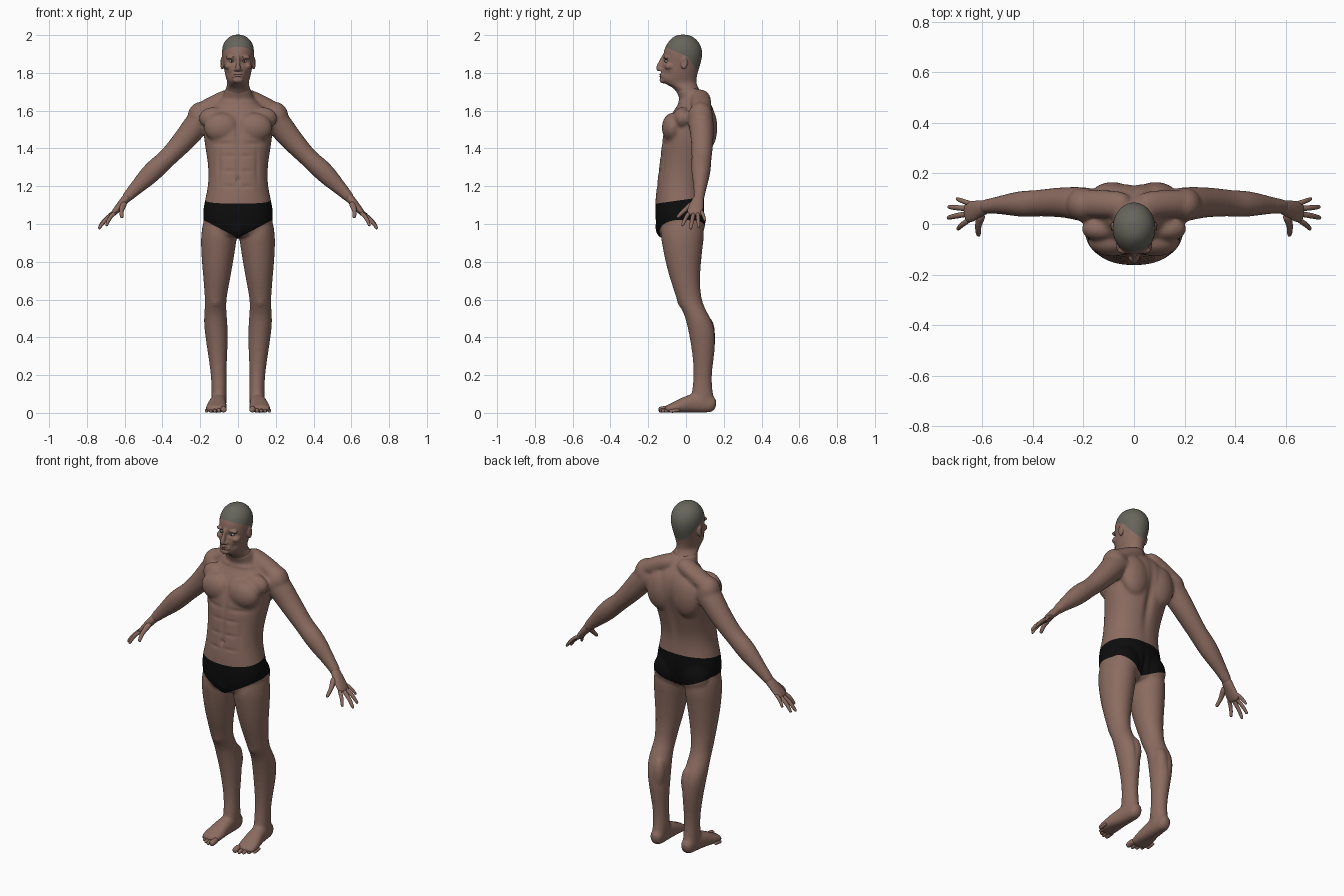
import bpy, bmesh, math
from mathutils import Vector, Matrix


def mat(name, r, g, b):
    m = bpy.data.materials.new(name)
    m.diffuse_color = (r, g, b, 1)
    return m


SKIN = mat("skin", .26, .149, .118)
SCALP = mat("cropped_hair", .135, .13, .105)
BLACK = mat("black_cloth", .004, .004, .004)
BROW = mat("brow_brown", .08, .05, .04)
EYE = mat("eye_white", .32, .30, .28)
IRIS = mat("iris_dark", .02, .015, .012)
LIP = mat("lip", .21, .105, .088)
BOTH = (1, -1)
Z = Vector((0, 0, 1))


def tube(bm, rows, ref=(0, 1, 0), axis=None, n=20, p=2.0, sides=(1,)):
    """Loft of superellipse rings; each row is x, y, z, radius across, radius along ref."""
    ref = Vector(ref)
    for s in sides:
        rings = []
        for i, (x, y, z, ru, rv) in enumerate(rows):
            a, b = rows[max(i - 1, 0)], rows[min(i + 1, len(rows) - 1)]
            t = axis or (Vector(b[:3]) - Vector(a[:3])).normalized()
            u = ref.cross(t).normalized()
            v = t.cross(u)
            ring = []
            for k in range(n):
                c, d = math.cos(math.tau * k / n), math.sin(math.tau * k / n)
                c = math.copysign(abs(c) ** (2 / p), c)
                d = math.copysign(abs(d) ** (2 / p), d)
                q = Vector((x, y, z)) + u * c * ru + v * d * rv
                ring.append(bm.verts.new((q.x * s, q.y, q.z)))
            rings.append(ring)
        for r, q in zip(rings, rings[1:]):
            for k in range(n):
                bm.faces.new((r[k], r[k - 1], q[k - 1], q[k]))
        bm.faces.new(rings[0])
        bm.faces.new(rings[-1])


def stack(bm, rows, **kw):
    """Horizontal rings from z, x0, x1, y0, y1 extents."""
    tube(bm, [((a + b) / 2, (c + d) / 2, z, (b - a) / 2, (d - c) / 2)
              for z, a, b, c, d in rows], axis=Z, **kw)


def ball(bm, loc, size, sides=BOTH):
    for s in sides:
        m = Matrix.Translation((loc[0] * s, loc[1], loc[2])) @ Matrix.Diagonal((*size, 1))
        bmesh.ops.create_uvsphere(bm, u_segments=16, v_segments=10, radius=1, matrix=m)


def finish(name, bm, mats, sub=2, voxel=0, smooth=4, bumps=(), cuts=(), rule=None):
    """Bake modifiers, sculpt with soft bumps, cut colour borders, paint by rule."""
    bmesh.ops.recalc_face_normals(bm, faces=bm.faces[:])
    me = bpy.data.meshes.new(name)
    bm.to_mesh(me)
    ob = bpy.data.objects.new(name, me)
    bpy.context.collection.objects.link(ob)
    if sub:
        ob.modifiers.new("sub", 'SUBSURF').levels = sub
    if voxel:
        r = ob.modifiers.new("fuse", 'REMESH')
        r.mode, r.voxel_size = 'VOXEL', voxel
        f = ob.modifiers.new("soften", 'SMOOTH')
        f.factor, f.iterations = .5, smooth
    bpy.context.view_layer.update()
    me = bpy.data.meshes.new_from_object(ob.evaluated_get(bpy.context.evaluated_depsgraph_get()))
    ob.modifiers.clear()
    ob.data = me
    me.name = name
    me.materials.clear()
    for m in mats:
        me.materials.append(m)
    bm = bmesh.new()
    bm.from_mesh(me)
    bm.normal_update()
    moves = []
    for v in bm.verts:
        h = 0
        for x, y, z, sx, sy, sz, amt in bumps:
            e = ((abs(v.co.x) - x) / sx) ** 2 + ((v.co.y - y) / sy) ** 2 + ((v.co.z - z) / sz) ** 2
            h += amt * math.exp(-e) if e < 9 else 0
        moves.append(v.normal * h)
    for v, d in zip(bm.verts, moves):
        v.co += d
    for co, no in cuts:
        bmesh.ops.bisect_plane(bm, geom=bm.verts[:] + bm.edges[:] + bm.faces[:], dist=1e-5,
                               plane_co=co, plane_no=Vector(no).normalized())
    for f in bm.faces:
        f.smooth = True
        f.material_index = int(rule(f.calc_center_median())) if rule else 0
    bm.to_mesh(me)
    bm.free()
    return ob


# Body: torso, arms, legs and soles fused together
b = bmesh.new()
torso = [(.925, .1, -.135, .05), (.965, .172, -.155, .085), (1.03, .189, -.163, .098),
         (1.10, .183, -.165, .1), (1.18, .162, -.158, .092), (1.25, .156, -.15, .094),
         (1.33, .16, -.14, .115), (1.42, .177, -.13, .142), (1.50, .186, -.12, .162),
         (1.57, .18, -.09, .16), (1.62, .14, -.05, .145), (1.655, .09, -.03, .12),
         (1.69, .075, -.047, .09), (1.73, .07, -.062, .062)]
stack(b, [(z, -w, w, f, k) for z, w, f, k in torso], n=28, p=2.2)
stack(b, [(1.06, .03, .18, -.12, .08), (.95, .004, .196, -.139, .1), (.9, .008, .198, -.129, .092),
          (.8, .025, .193, -.111, .081), (.7, .042, .183, -.083, .073), (.63, .057, .178, -.058, .079),
          (.58, .062, .175, -.045, .089), (.53, .06, .18, -.012, .114), (.47, .055, .182, .004, .148),
          (.4, .052, .173, .019, .16), (.3, .057, .158, .035, .15), (.2, .062, .143, .041, .135),
          (.12, .058, .141, .033, .14), (.06, .06, .142, .02, .152), (.02, .064, .14, .03, .154)],
      sides=BOTH)
tube(b, [(.12, .07, 1.575, .065, .065), (.205, .078, 1.55, .073, .07), (.25, .085, 1.485, .066, .063),
         (.32, .086, 1.405, .056, .058), (.385, .082, 1.338, .049, .052), (.43, .08, 1.30, .055, .054),
         (.48, .078, 1.25, .052, .047), (.53, .075, 1.20, .04, .036), (.58, .07, 1.15, .03, .03),
         (.605, .065, 1.12, .024, .03)], sides=BOTH)
tube(b, [(.01, .07, 1.69, .045, .055), (.1, .08, 1.648, .047, .055), (.17, .082, 1.612, .047, .055),
         (.23, .08, 1.575, .045, .055)], sides=BOTH)                # trapezius
tube(b, [(.1, .162, .038, .03, .034), (.1, .12, .05, .039, .05), (.103, .06, .053, .042, .053),
         (.108, .01, .047, .047, .047), (.113, -.04, .034, .055, .034), (.117, -.08, .024, .058, .025),
         (.119, -.115, .018, .05, .018)], ref=(0, 0, 1), p=2.3, sides=BOTH)   # foot
ball(b, (.2, .077, 1.565), (.07, .07, .082))                        # deltoid
ball(b, (.085, -.07, 1.51), (.1, .06, .08))                         # chest
ball(b, (.13, -.02, 1.56), (.08, .05, .06))                         # front shoulder
ball(b, (.085, .11, 1.51), (.09, .058, .12))                        # shoulder blade
ball(b, (.088, .04, 1.015), (.088, .066, .095))                     # buttock
ball(b, (0, -.122, .985), (.055, .042, .062), (1,))                 # front of briefs
ball(b, (.092, .115, .42), (.037, .04, .09))                        # inner calf
ball(b, (.118, -.025, .6), (.03, .024, .04))                        # kneecap
body_bumps = [(0, -.12, 1.5, .015, .06, .09, -.009), (0, -.14, 1.29, .012, .05, .1, -.006),
              (0, -.15, 1.235, .009, .05, .014, -.01), (0, .13, 1.4, .024, .07, .17, -.015),
              (.08, -.12, 1.425, .06, .05, .012, -.005), (0, .09, 1.0, .012, .05, .07, -.012),
              (.115, .155, .42, .008, .04, .07, -.004), (.1, -.1, 1.3, .01, .05, .09, -.004),
              (.07, -.03, 1.645, .07, .05, .01, .005)]
body_bumps += [(.045, -.14, z, .035, .05, .009, -.004) for z in (1.2, 1.28, 1.36)]


def waist(y):
    return 1.13 + .14 * y


def leg_line(x, y):
    return .925 + .53 * abs(x) if y < 0 else .95 + .4 * abs(x)


cuts = [((0, 0, 1.13), (0, -.14, 1))]
for s in BOTH:
    cuts += [((0, 0, .925), (-.53 * s, 0, 1)), ((0, 0, .95), (-.4 * s, 0, 1))]
finish("body_with_briefs", b, [SKIN, BLACK], voxel=.0075, smooth=12, bumps=body_bumps, cuts=cuts,
       rule=lambda c: abs(c.x) < .24 and leg_line(c.x, c.y) < c.z < waist(c.y))

# Head: skull, jaw, nose and ears fused
b = bmesh.new()
skull = [(1.66, .06, -.025, .082), (1.70, .069, -.052, .077), (1.72, .065, -.066, .066),
         (1.737, .057, -.1, .058), (1.752, .057, -.128, .055), (1.768, .062, -.134, .056),
         (1.79, .068, -.133, .06), (1.82, .074, -.131, .068), (1.85, .079, -.126, .078),
         (1.88, .084, -.121, .085), (1.91, .086, -.119, .087), (1.94, .083, -.110, .081),
         (1.97, .07, -.09, .063), (1.992, .046, -.066, .037), (2.003, .018, -.04, .008)]
stack(b, [(z, -w, w, f, k) for z, w, f, k in skull], n=28)
tube(b, [(0, -.108, 1.9, .012, .014), (0, -.123, 1.87, .011, .014), (0, -.135, 1.848, .011, .014),
         (0, -.147, 1.826, .014, .016), (0, -.137, 1.81, .016, .014)])   # nose
ball(b, (.014, -.131, 1.817), (.01, .013, .009))                    # nostril
ball(b, (0, -.117, 1.762), (.03, .024, .018), (1,))                 # chin
ball(b, (0, -.121, 1.785), (.036, .018, .02), (1,))                 # mouth
ball(b, (.032, -.103, 1.882), (.036, .016, .012))                   # brow ridge
ball(b, (.05, -.085, 1.835), (.023, .03, .02))                      # cheekbone
ball(b, (.084, -.01, 1.852), (.011, .019, .034))                    # ear
head_bumps = [(.034, -.115, 1.862, .018, .03, .011, -.01), (.097, -.014, 1.855, .012, .009, .015, -.006),
              (.05, -.1, 1.795, .016, .03, .016, -.004)]
finish("head", b, [SKIN, SCALP], voxel=.004, smooth=5, bumps=head_bumps,
       cuts=[((0, .01, 1.885), (0, .44, 1)), ((0, .01, 1.885), (0, 1.5, 1))],
       rule=lambda c: c.z > 1.885 - (.44 if c.y < .01 else 1.5) * (c.y - .01))

# Facial details
b = bmesh.new()
ball(b, (.033, -.1, 1.862), (.014, .0125, .009))
finish("eyeballs", b, [EYE], sub=0)
b = bmesh.new()
ball(b, (.033, -.109, 1.862), (.006, .0045, .006))
finish("irises", b, [IRIS], sub=0)
b = bmesh.new()
tube(b, [(.014, -.117, 1.881, .003, .003), (.035, -.114, 1.887, .004, .004),
         (.058, -.100, 1.882, .003, .004)], n=8, sides=BOTH)
finish("eyebrows", b, [BROW], sub=1)
b = bmesh.new()
ball(b, (0, -.131, 1.791), (.024, .0095, .005), (1,))
ball(b, (0, -.130, 1.781), (.021, .0095, .0055), (1,))
finish("lips", b, [LIP], sub=0)

# Hands: palm and five spread fingers
b = bmesh.new()
tube(b, [(.575, .07, 1.155, .024, .026), (.605, .062, 1.12, .023, .032), (.635, .052, 1.085, .019, .041),
         (.655, .046, 1.06, .016, .042), (.668, .044, 1.045, .011, .036)], sides=BOTH)
fingers = [((.635, .078, 1.075), (.702, .101, 1.015), .0095), ((.645, .06, 1.065), (.736, .068, .982), .0105),
           ((.648, .042, 1.062), (.738, .024, .972), .011), ((.645, .02, 1.065), (.697, -.021, .988), .0105)]
for a, c, r in fingers:
    a, c = Vector(a), Vector(c)
    row = []
    for t, k in ((0, 1), (.35, 1.1), (.65, 1), (.88, .85), (1, .65)):
        q = a.lerp(c, t) + Vector((.7, 0, .7)) * .01 * math.sin(math.pi * t)
        row.append((*q, r * k, r * k))
    tube(b, row, n=10, sides=BOTH)
tube(b, [(.6, .04, 1.115, .016, .018), (.612, .012, 1.09, .015, .017), (.618, -.015, 1.067, .012, .012),
         (.616, -.036, 1.045, .011, .011), (.614, -.048, 1.032, .008, .008)],
     ref=(1, 0, 0), n=10, sides=BOTH)                               # thumb
finish("hands", b, [SKIN], sub=2)

# Toes
b = bmesh.new()
for i in range(5):
    x, r = .076 + .0215 * i + (.004 if i else 0), .017 if i == 0 else .012 - .0007 * i
    tip = -.146 + .0035 * i * i
    tube(b, [(x, tip + .06, r + .006, r, r), (x, tip + .03, r + .003, r, r),
             (x, tip + .01, r, r, r), (x, tip, r, r * .7, r * .75)],
         ref=(0, 0, 1), n=10, sides=BOTH)
finish("toes", b, [SKIN], sub=2)
